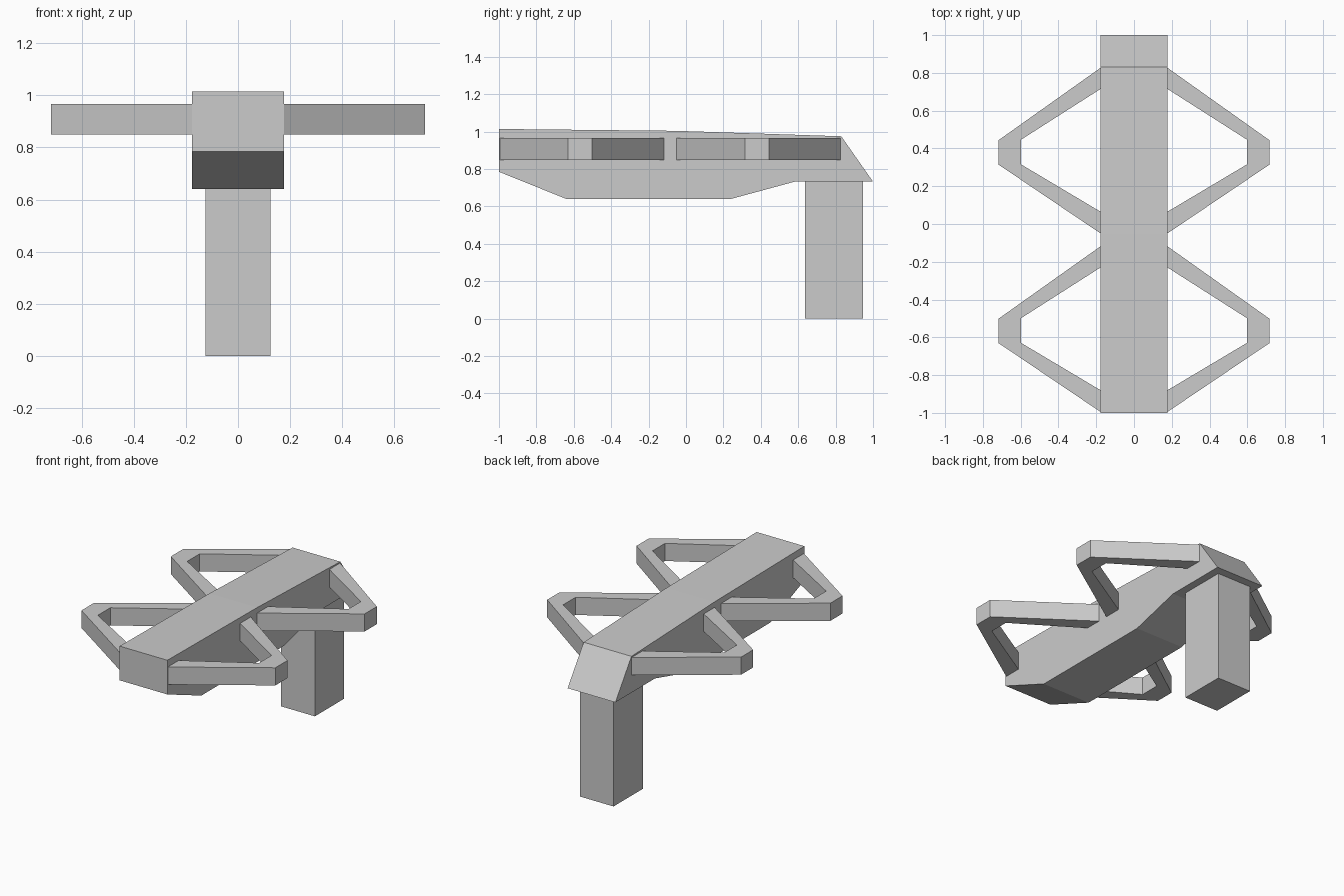
import bpy
import bmesh
from mathutils import Vector

if "Cube" in bpy.data.objects:
    bpy.data.objects.remove(bpy.data.objects["Cube"])


def prism(name, points, offset):
    """Flat polygon of 3D points extruded along offset."""
    bm = bmesh.new()
    face = bm.faces.new([bm.verts.new(p) for p in points])
    ext = bmesh.ops.extrude_face_region(bm, geom=[face], use_keep_orig=True)
    moved = [v for v in ext["geom"] if isinstance(v, bmesh.types.BMVert)]
    bmesh.ops.translate(bm, verts=moved, vec=Vector(offset))
    bmesh.ops.recalc_face_normals(bm, faces=bm.faces)
    mesh = bpy.data.meshes.new(name)
    bm.to_mesh(mesh)
    bm.free()
    obj = bpy.data.objects.new(name, mesh)
    bpy.context.collection.objects.link(obj)
    return obj


# Main beam: side profile (y, z) extruded across x
HALF = 0.177
profile = [(-1, 1.014), (-0.05, 1.004), (0.83, 0.975), (1, 0.732),
           (0.58, 0.732), (0.24, 0.64), (-0.64, 0.64), (-1, 0.785)]
prism("body_beam", [(-HALF, y, z) for y, z in profile], (2 * HALF, 0, 0))

# Support post under the back end
post = [(-0.125, 0.635), (0.125, 0.635), (0.125, 0.945), (-0.125, 0.945)]
prism("support_post", [(x, y, 0) for x, y in post], (0, 0, 0.732))

# Side loops: bent arm outline (x, y), two per side
loop = [(HALF, 0.827), (0.718, 0.443), (0.718, 0.315), (HALF, -0.05),
        (HALF, 0.065), (0.597, 0.315), (0.597, 0.447), (HALF, 0.715)]
for place, shift in (("back", 0), ("front", -0.945)):
    for side, sx in (("right", 1), ("left", -1)):
        prism(f"{place}_{side}_loop",
              [(sx * x, y + shift, 0.849) for x, y in loop], (0, 0, 0.118))
